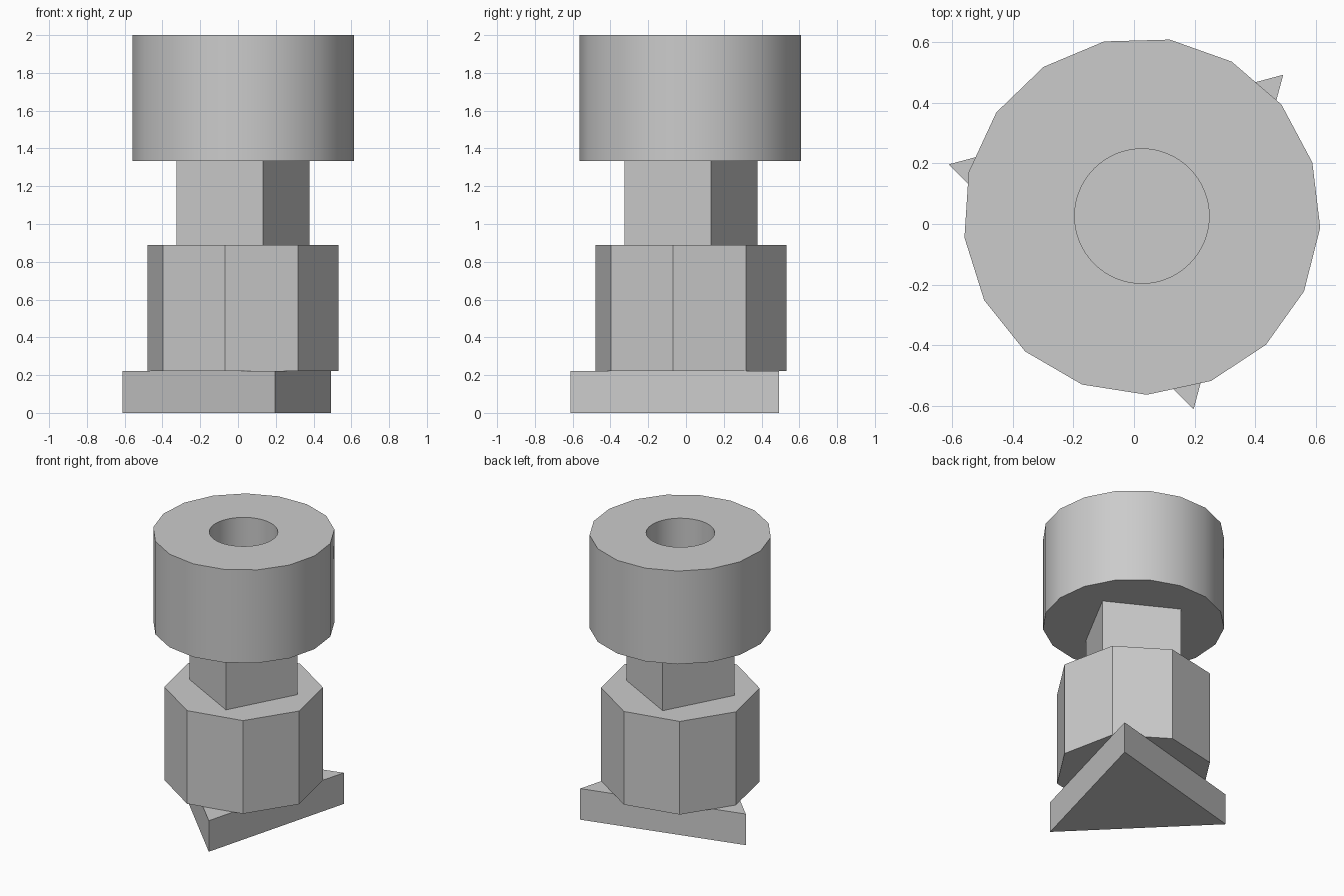
import bpy
import bmesh
from math import cos, sin, pi, radians

cube = bpy.data.objects.get("Cube")
if cube:
    bpy.data.objects.remove(cube, do_unlink=True)

# One plain grey for everything
grey = bpy.data.materials.new("plain_grey")
grey.use_nodes = True
colour = (0.6, 0.6, 0.6, 1.0)
grey.diffuse_color = colour
for node in grey.node_tree.nodes:
    if node.type == "BSDF_PRINCIPLED":
        node.inputs["Base Color"].default_value = colour

AXIS = 0.026          # shared centre in x and y
STEP = 2 / 9          # height unit of the stack
BORE = 0.222          # radius of the central hole
FLOOR = 0.003         # thin closed bottom under the hole


def ring(bm, sides, radius, turn, z):
    """Closed loop of edges around the shared axis."""
    verts = []
    for i in range(sides):
        a = radians(turn) + 2 * pi * i / sides
        verts.append(bm.verts.new((AXIS + radius * cos(a), AXIS + radius * sin(a), z)))
    return [bm.edges.new((verts[i - 1], verts[i])) for i in range(sides)]


def prism(name, sides, radius, turn, bottom, top, bored=True):
    """Upright prism, with the round bore cut through it if wanted."""
    bm = bmesh.new()
    edges = ring(bm, sides, radius, turn, bottom)
    if bored:
        edges += ring(bm, 64, BORE, 0, bottom)
    bmesh.ops.triangle_fill(bm, edges=edges, use_beauty=True)
    raised = bmesh.ops.extrude_face_region(bm, geom=bm.faces[:])["geom"]
    moved = [g for g in raised if isinstance(g, bmesh.types.BMVert)]
    bmesh.ops.translate(bm, verts=moved, vec=(0, 0, top - bottom))
    bmesh.ops.recalc_face_normals(bm, faces=bm.faces[:])
    mesh = bpy.data.meshes.new(name)
    bm.to_mesh(mesh)
    bm.free()
    mesh.materials.append(grey)
    obj = bpy.data.objects.new(name, mesh)
    bpy.context.collection.objects.link(obj)
    bpy.ops.object.select_all(action="DESELECT")
    obj.select_set(True)
    bpy.context.view_layer.objects.active = obj
    bpy.ops.object.shade_smooth_by_angle(angle=radians(30))
    return obj


# Triangular foot with a closed bottom
prism("foot_floor", 3, 0.66, 45, 0, FLOOR, bored=False)
prism("triangular_foot", 3, 0.66, 45, FLOOR, STEP)
# Octagonal body
prism("octagonal_body", 8, 0.514, -10.5, STEP, 4 * STEP)
# Square neck
prism("square_neck", 4, 0.3676, 16.8, 4 * STEP, 6 * STEP)
# Round head
prism("round_head", 17, 0.59, -3.7, 6 * STEP, 9 * STEP)
